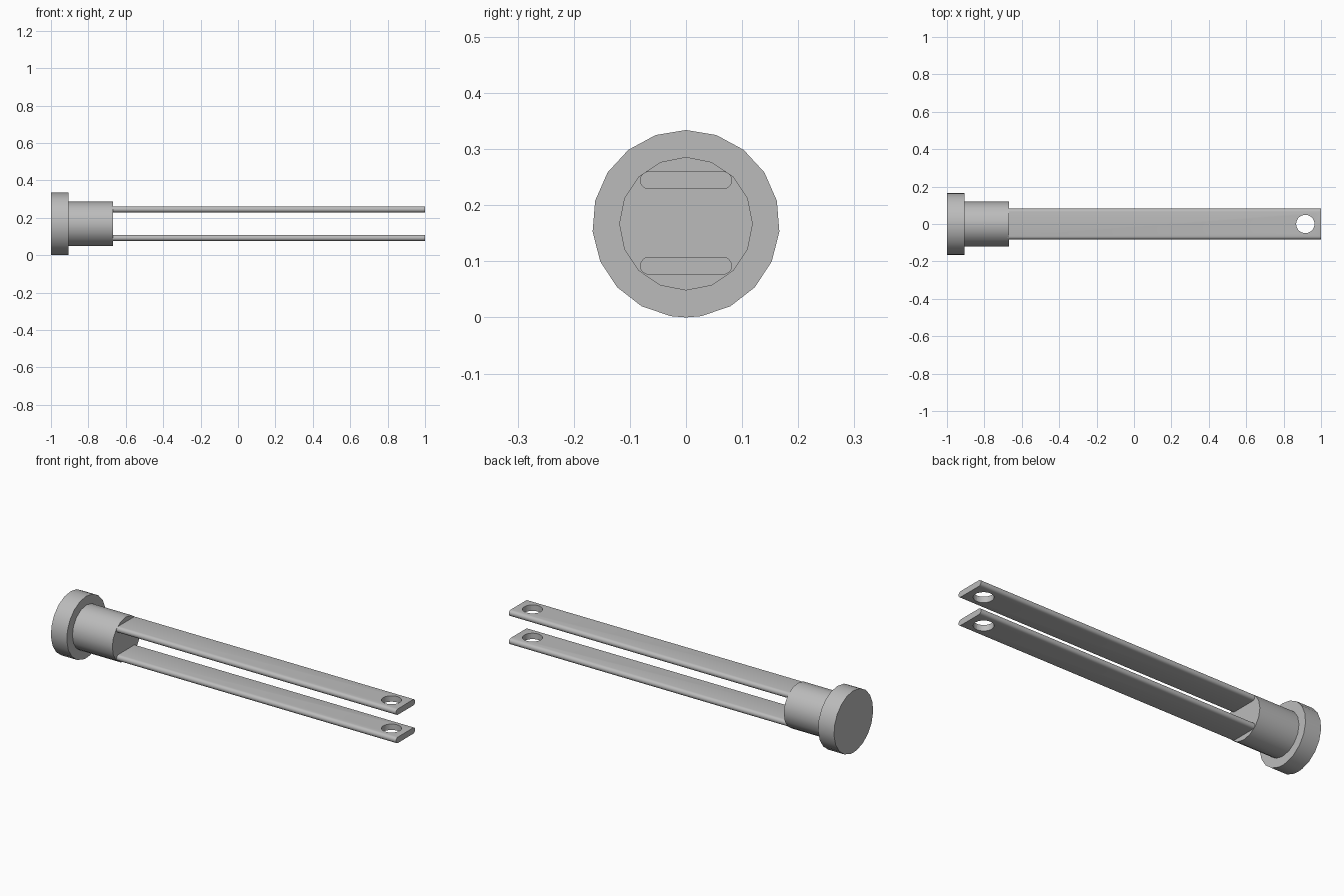
import bpy
import bmesh
from math import sin, cos, pi

if "Cube" in bpy.data.objects:
    bpy.data.objects.remove(bpy.data.objects["Cube"])

AXIS_Z = 0.167

steel = bpy.data.materials.new("plain grey metal")
steel.use_nodes = True
grey = (0.5, 0.5, 0.5, 1)
steel.diffuse_color = grey
steel.node_tree.nodes["Principled BSDF"].inputs["Base Color"].default_value = grey


def extrude_x(name, profile, x0, x1):
    """Solid made by sweeping a (y, z) outline along x."""
    bm = bmesh.new()
    rings = [[bm.verts.new((x, y, z)) for y, z in profile] for x in (x0, x1)]
    bm.faces.new(rings[0])
    bm.faces.new(rings[1])
    count = len(profile)
    for i in range(count):
        j = (i + 1) % count
        bm.faces.new((rings[0][i], rings[0][j], rings[1][j], rings[1][i]))
    bmesh.ops.recalc_face_normals(bm, faces=bm.faces)
    mesh = bpy.data.meshes.new(name)
    bm.to_mesh(mesh)
    bm.free()
    mesh.materials.append(steel)
    obj = bpy.data.objects.new(name, mesh)
    bpy.context.collection.objects.link(obj)
    return obj


def smooth(obj):
    bpy.ops.object.select_all(action="DESELECT")
    obj.select_set(True)
    bpy.context.view_layer.objects.active = obj
    bpy.ops.object.shade_smooth_by_angle()


def circle(radius, angles):
    return [(radius * sin(a), AXIS_Z + radius * cos(a)) for a in angles]


def slot(half_width, half_height, z, steps=8):
    """Flat bar section with fully rounded edges."""
    points = []
    for side in (1, -1):
        for i in range(steps + 1):
            a = -pi / 2 + pi * i / steps
            points.append((side * (half_width - half_height + half_height * cos(a)),
                           z + side * half_height * sin(a)))
    return points


# Head: odd-sided disc with an extra point at the bottom
step = 2 * pi / 19
half = [k * step for k in range(10)]
head_angles = half + [pi] + [2 * pi - a for a in reversed(half[1:])]
smooth(extrude_x("head", circle(0.167, head_angles), -1, -0.905))

# Shank
smooth(extrude_x("shank", circle(0.119, [k * pi / 8 for k in range(16)]), -0.91, -0.667))

# Pin hole cutter through both prongs
bpy.ops.mesh.primitive_cylinder_add(vertices=32, radius=0.049, depth=0.6,
                                    location=(0.916, 0, AXIS_Z))
cutter = bpy.context.object
cutter.name = "hole_cutter"
cutter.data.materials.append(steel)

# Two flat prongs with pin holes
for name, z in (("upper_prong", 0.2445), ("lower_prong", 0.092)):
    prong = extrude_x(name, slot(0.082, 0.016, z), -0.68, 1)
    smooth(prong)
    cut = prong.modifiers.new("pin hole", "BOOLEAN")
    cut.operation = "DIFFERENCE"
    cut.solver = "EXACT"
    cut.object = cutter
    bpy.ops.object.modifier_apply(modifier=cut.name)
    smooth(prong)

bpy.data.objects.remove(cutter)
